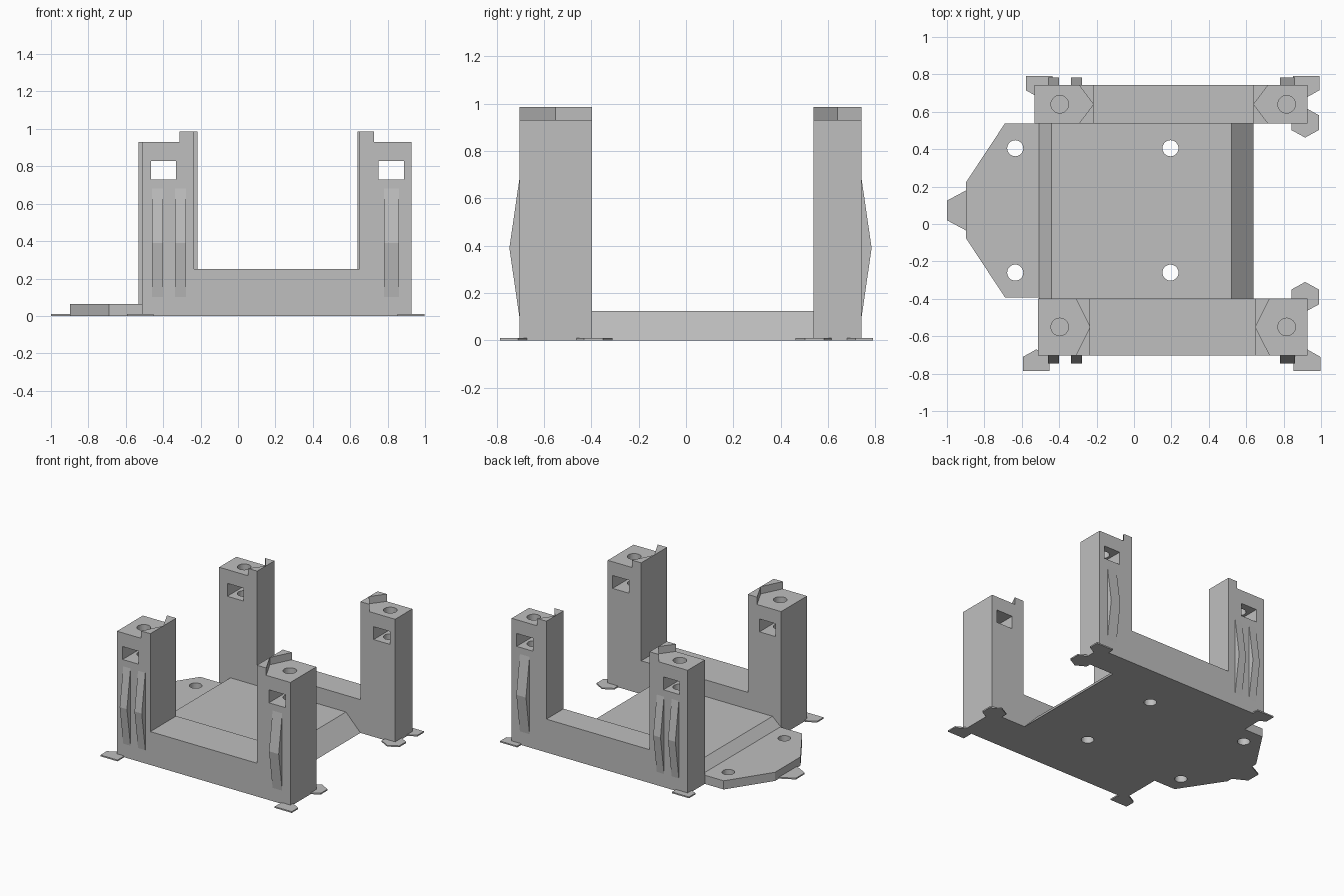
import bpy, bmesh
from mathutils import Vector

cube = bpy.data.objects.get("Cube")
if cube:
    bpy.data.objects.remove(cube, do_unlink=True)

grey = bpy.data.materials.new("plain grey")
grey.use_nodes = True
grey.diffuse_color = (0.52, 0.52, 0.52, 1)
grey.node_tree.nodes["Principled BSDF"].inputs["Base Color"].default_value = grey.diffuse_color


def prism(name, outline, lo, hi, axis="z"):
    """Extrude a flat outline along an axis; outline is (x,y), (x,z) or (y,z)."""
    place = {"z": lambda a, b: (a, b, lo),
             "y": lambda a, b: (a, lo, b),
             "x": lambda a, b: (lo, a, b)}[axis]
    step = Vector([hi - lo if k == axis else 0 for k in "xyz"])
    bm = bmesh.new()
    face = bm.faces.new([bm.verts.new(place(a, b)) for a, b in outline])
    top = bmesh.ops.extrude_face_region(bm, geom=[face])["geom"]
    bmesh.ops.translate(bm, vec=step, verts=[v for v in top if isinstance(v, bmesh.types.BMVert)])
    bmesh.ops.recalc_face_normals(bm, faces=bm.faces)
    mesh = bpy.data.meshes.new(name)
    bm.to_mesh(mesh)
    bm.free()
    mesh.materials.append(grey)
    obj = bpy.data.objects.new(name, mesh)
    bpy.context.collection.objects.link(obj)
    return obj


def box(name, x0, x1, y0, y1, z0, z1):
    return prism(name, [(x0, y0), (x1, y0), (x1, y1), (x0, y1)], z0, z1)


def drill(name, x, y, z0, z1, radius):
    bpy.ops.mesh.primitive_cylinder_add(vertices=32, radius=radius, depth=z1 - z0,
                                        location=(x, y, (z0 + z1) / 2))
    obj = bpy.context.object
    obj.name = name
    obj.data.materials.append(grey)
    return obj


def cut(target, cutters):
    for cutter in cutters:
        mod = target.modifiers.new("cut", "BOOLEAN")
        mod.operation, mod.solver, mod.object = "DIFFERENCE", "EXACT", cutter
        bpy.context.view_layer.objects.active = target
        bpy.ops.object.modifier_apply(modifier=mod.name)
        bpy.data.objects.remove(cutter, do_unlink=True)


# U-shaped end frames with post windows, screw holes, corner risers and fins
TOP, RISER, RIGHT = 0.93, 0.985, 0.928
for end, left, in_l, in_r, y0, y1, out in (
        ("front", -0.512, -0.235, 0.65, -0.704, -0.397, -1),
        ("back", -0.533, -0.217, 0.64, 0.538, 0.742, 1)):
    mid = (y0 + y1) / 2
    frame = prism(end + "_frame", [(left, 0), (RIGHT, 0), (RIGHT, TOP), (in_r, TOP),
                                   (in_r, 0.25), (in_l, 0.25), (in_l, TOP), (left, TOP)],
                  y0, y1, "y")
    cutters = []
    for x, w0, w1 in ((-0.397, -0.465, -0.332), (0.816, 0.75, 0.887)):
        cutters.append(box("window_cutter", w0, w1, y0 - 0.1, y1 + 0.1, 0.73, 0.827))
        cutters.append(drill("screw_cutter", x, mid, 0.66, 1.0, 0.047))
    cut(frame, cutters)

    for side, edge, back in (("right", in_l, -0.077), ("left", in_r, 0.077)):
        for k, y in enumerate((y0, y1)):
            prism(f"{end}_{side}_riser_{k + 1}",
                  [(edge, mid), (edge, y), (edge + back, y)], TOP, RISER)

    face = y0 if out < 0 else y1
    for k, (x0, x1) in enumerate(((-0.46, -0.4), (-0.337, -0.277), (0.78, 0.86))):
        prism(f"{end}_fin_{k + 1}", [(face, 0.1), (face + out * 0.042, 0.39), (face, 0.68)],
              x0, x1, "x")

# Floor between the frames, sloped at both ends
floor = prism("floor_plate", [(-0.508, 0), (0.64, 0), (0.52, 0.125), (-0.44, 0.125),
                              (-0.508, 0.065)], -0.397, 0.538, "y")
cut(floor, [drill("hole_cutter", 0.195, y, -0.1, 0.3, 0.043) for y in (-0.26, 0.405)])

# Tapered tongue on the right side
tongue = prism("tongue", [(-0.508, -0.392), (-0.69, -0.392), (-0.897, -0.078),
                          (-0.897, 0.225), (-0.69, 0.538), (-0.508, 0.538)], 0, 0.065)
cut(tongue, [drill("hole_cutter", -0.635, y, -0.1, 0.3, 0.043) for y in (-0.26, 0.405)])

# Thin feet pads under the corners
PAD = 0.01
for name, x, y, d in (("front_right", -0.522, -0.785, 1), ("back_right", -0.507, 0.79, -1),
                      ("front_left", 0.925, -0.785, 1), ("back_left", 0.92, 0.79, -1)):
    prism(name + "_pad", [(x - 0.071, y), (x + 0.071, y), (x + 0.071, y + d * 0.075),
                          (x, y + d * 0.115), (x - 0.071, y + d * 0.075)], 0, PAD)
for name, y in (("front_left", -0.39), ("back_left", 0.542)):
    prism(name + "_inner_pad", [(0.842, y - 0.04), (0.915, y - 0.08), (0.988, y - 0.04),
                                (0.988, y + 0.04), (0.915, y + 0.08), (0.842, y + 0.04)], 0, PAD)
prism("tongue_pad", [(-0.897, 0.18), (-1, 0.125), (-1, 0.02), (-0.897, -0.035)], 0, PAD)
